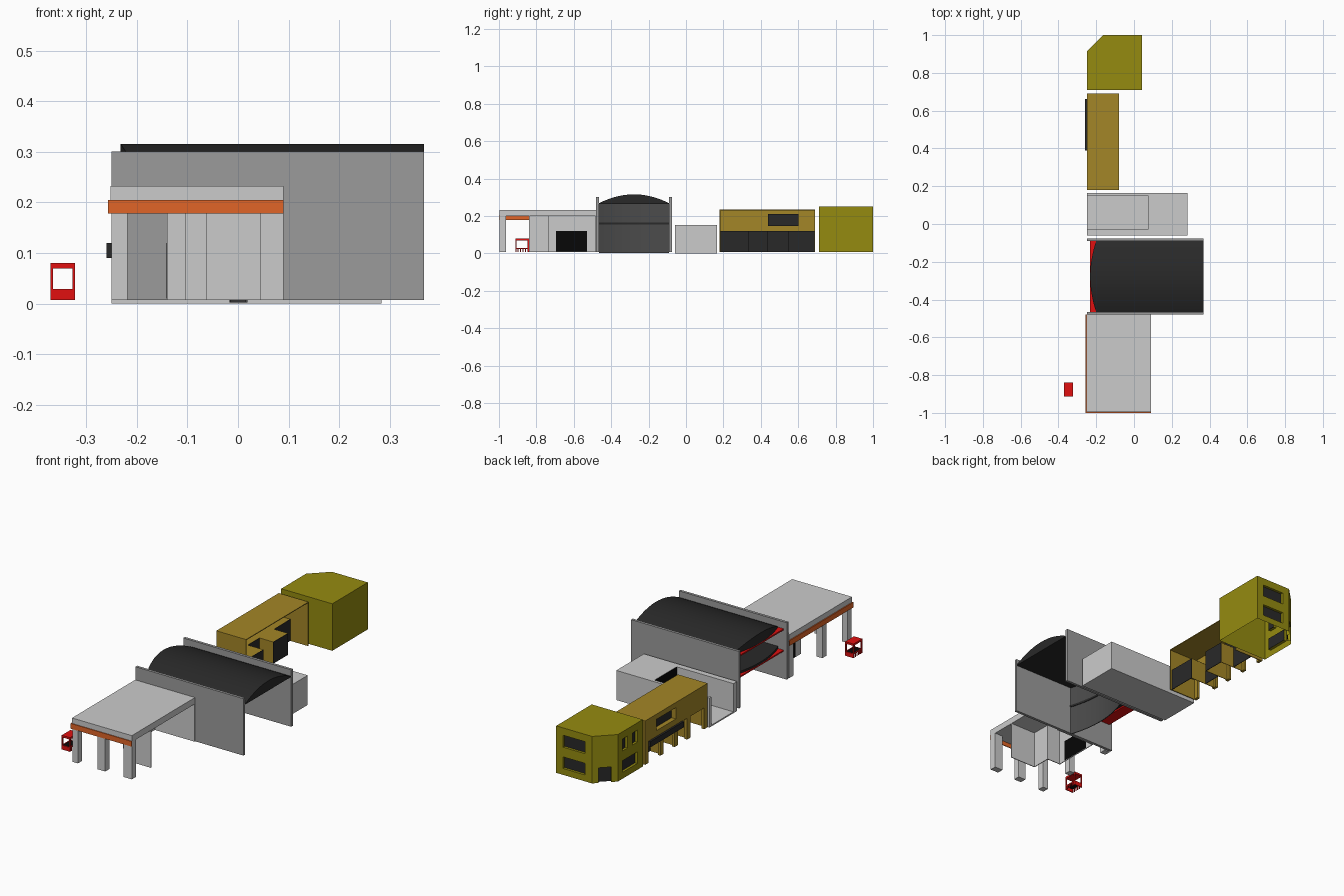
import bpy, bmesh, math
from mathutils import Matrix

if "Cube" in bpy.data.objects:
    bpy.data.objects.remove(bpy.data.objects["Cube"])


def mat(name, r, g, b):
    m = bpy.data.materials.new(name)
    m.diffuse_color = (r, g, b, 1)
    m.use_nodes = True
    m.node_tree.nodes["Principled BSDF"].inputs["Base Color"].default_value = m.diffuse_color
    return m


DARK = mat("dark", 0.022, 0.022, 0.022)
BLACK = mat("black", 0.002, 0.002, 0.002)
GLASS = mat("smoked_glass", 0.07, 0.07, 0.07)
WALL = mat("mid_grey", 0.33, 0.33, 0.33)
RED = mat("red", 0.75, 0.005, 0.005)
ORANGE = mat("orange", 0.75, 0.13, 0.02)
BROWN = mat("brown", 0.37, 0.24, 0.02)
OLIVE = mat("olive", 0.3, 0.26, 0.005)


def finish(name, bm, m=None):
    bmesh.ops.recalc_face_normals(bm, faces=bm.faces)
    me = bpy.data.meshes.new(name)
    bm.to_mesh(me)
    bm.free()
    ob = bpy.data.objects.new(name, me)
    bpy.context.collection.objects.link(ob)
    if m:
        me.materials.append(m)
    return ob


def boxes(name, m, *specs):
    """One object from boxes given as (x0, x1, y0, y1, z0, z1)."""
    bm = bmesh.new()
    for x0, x1, y0, y1, z0, z1 in specs:
        mx = Matrix.Translation(((x0 + x1) / 2, (y0 + y1) / 2, (z0 + z1) / 2))
        mx = mx @ Matrix.Diagonal((x1 - x0, y1 - y0, z1 - z0, 1))
        bmesh.ops.create_cube(bm, size=1, matrix=mx)
    return finish(name, bm, m)


def prism(name, pts, z0, z1, m=None):
    bm = bmesh.new()
    f = bm.faces.new([bm.verts.new((x, y, z0)) for x, y in pts])
    r = bmesh.ops.extrude_face_region(bm, geom=[f])
    bmesh.ops.translate(bm, vec=(0, 0, z1 - z0),
                        verts=[v for v in r["geom"] if isinstance(v, bmesh.types.BMVert)])
    return finish(name, bm, m)


def bowed_slab(name, x_front, x_back, bow_back, z0, z1, rise, m, n=18):
    """Slab between the hall walls with a bowed front edge and an arched top."""
    bm = bmesh.new()
    rings = []
    for i in range(n + 1):
        t = 2 * i / n - 1
        y, bow, zt = -0.278 + 0.188 * t, 0.032 * t * t, z1 + rise * (1 - t * t)
        xf, xb = x_front + bow, x_back + bow * bow_back
        rings.append([bm.verts.new(p) for p in
                      ((xf, y, z0), (xb, y, z0), (xb, y, zt), (xf, y, zt))])
    for a, b in zip(rings, rings[1:]):
        for k in range(4):
            bm.faces.new((a[k], a[(k + 1) % 4], b[(k + 1) % 4], b[k]))
    bm.faces.new(rings[0])
    bm.faces.new(rings[-1])
    ob = finish(name, bm, m)
    bpy.context.view_layer.objects.active = ob
    ob.select_set(True)
    bpy.ops.object.shade_smooth_by_angle(angle=math.radians(30))
    ob.select_set(False)


# Corner shop: canopy roof, orange band, columns, stepped wall open at the back
boxes("shop_roof", None, (-0.252, 0.09, -0.996, -0.48, 0.2, 0.233))
boxes("shop_orange_band", ORANGE,
      (-0.257, -0.252, -1, -0.48, 0.178, 0.205),
      (-0.257, 0.09, -1, -0.996, 0.178, 0.205))
cols = [(-0.25, -0.218, -0.996), (-0.105, -0.062, -0.996), (0.043, 0.09, -0.996),
        (-0.25, -0.218, -0.79), (-0.25, -0.218, -0.52)]
boxes("shop_columns", None, *[(a, b, y, y + 0.034, 0.007, 0.202) for a, b, y in cols])
wall_line = [(0.09, -0.84), (-0.062, -0.84), (-0.062, -0.738), (-0.14, -0.738), (-0.14, -0.481),
             (0.09, -0.481), (0.09, -0.485), (-0.136, -0.485), (-0.136, -0.734),
             (-0.058, -0.734), (-0.058, -0.836), (0.09, -0.836)]
prism("shop_wall", wall_line, 0.007, 0.202)
boxes("shop_window", BLACK, (-0.141, -0.135, -0.695, -0.53, 0.01, 0.12))

# Small red street stand
posts = [(x, x + 0.005, y, y + 0.007, 0.007, 0.072)
         for x in (-0.37, -0.327) for y in (-0.912, -0.847)]
ends = [(-0.37, -0.322, y, y + 0.004, 0.007, 0.029) for y in (-0.912, -0.844)]
slats = [(x, x + 0.004, -0.9 + 0.013 * i, -0.895 + 0.013 * i, 0.007, 0.027)
         for x in (-0.37, -0.326) for i in range(5)]
rails = [(x, x + 0.004, -0.912, -0.84, 0.025, 0.03) for x in (-0.37, -0.326)]
boxes("stand_frame", RED, (-0.37, -0.322, -0.912, -0.84, 0.07, 0.08),
      *posts, *ends, *slats, *rails)
boxes("stand_shelf", BLACK, (-0.366, -0.326, -0.908, -0.844, 0.024, 0.029))

# Arched hall: side walls, roof, middle floor, glazing set far back, red trims
boxes("hall_side_walls", WALL,
      (-0.25, 0.367, -0.48, -0.466, 0.007, 0.301), (-0.25, 0.367, -0.09, -0.076, 0.007, 0.301))
bowed_slab("hall_arched_roof", -0.232, 0.367, 0, 0.265, 0.268, 0.048, DARK)
bowed_slab("hall_middle_floor", -0.232, -0.01, 1, 0.155, 0.166, 0, DARK)
bowed_slab("hall_glazing", -0.017, -0.013, 1, 0.002, 0.265, 0, GLASS)
boxes("hall_red_trims", RED,
      *[(-0.232, -0.17, -0.466, -0.09, z - 0.007, z) for z in (0.265, 0.155)])

# Low grey building with a forecourt open to the sky
boxes("low_building_floor", None, (-0.25, 0.283, -0.06, 0.165, 0, 0.007))
boxes("low_building_walls", None, (0.075, 0.283, -0.06, 0.165, 0.007, 0.153),
      (-0.25, 0.075, -0.06, -0.03, 0.007, 0.153), (-0.25, 0.075, 0.15, 0.165, 0.007, 0.153))
boxes("low_building_dark_front", BLACK, (0.0735, 0.075, -0.03, 0.15, 0.007, 0.152))

# Brown shop row: thin shell, open at the back
boxes("brown_shell", BROWN,
      (-0.25, -0.08, 0.18, 0.69, 0.231, 0.235),
      (-0.25, -0.08, 0.18, 0.184, 0.008, 0.232), (-0.25, -0.08, 0.686, 0.69, 0.008, 0.232),
      (-0.25, -0.246, 0.18, 0.44, 0.118, 0.232), (-0.25, -0.246, 0.60, 0.69, 0.118, 0.232),
      (-0.25, -0.246, 0.44, 0.60, 0.118, 0.15), (-0.25, -0.246, 0.44, 0.60, 0.208, 0.232))
boxes("brown_window_reveal", BROWN,
      (-0.25, -0.223, 0.438, 0.602, 0.148, 0.15), (-0.25, -0.223, 0.438, 0.602, 0.208, 0.21),
      (-0.25, -0.223, 0.438, 0.44, 0.148, 0.21), (-0.25, -0.223, 0.6, 0.602, 0.148, 0.21))
boxes("brown_upper_window", DARK, (-0.226, -0.222, 0.438, 0.602, 0.148, 0.21))
bays = [(0.184, 0.337, -0.09), (0.335, 0.435, -0.18), (0.433, 0.552, -0.1), (0.55, 0.686, -0.18)]
boxes("brown_bay_glass", DARK, *[(x - 0.003, x, a, b, 0.009, 0.12) for a, b, x in bays])
boxes("brown_bay_ceilings", BROWN, *[(-0.25, x - 0.001, a, b, 0.118, 0.12) for a, b, x in bays])
boxes("brown_bay_partitions", BROWN,
      *[(-0.25, x - 0.001, y - 0.0015, y + 0.0015, 0.008, 0.12)
        for y, x in ((0.335, -0.09), (0.435, -0.1), (0.55, -0.1))])
boxes("brown_front_piers", BROWN,
      *[(-0.25, -0.235, y, y + 0.026, 0.008, 0.12) for y in (0.182, 0.322, 0.424, 0.54, 0.662)])
boxes("brown_awning", DARK, (-0.26, -0.248, 0.388, 0.662, 0.09, 0.12))

# Olive corner house with recessed windows and a door, open underneath
house = prism("olive_house",
              [(-0.25, 0.71), (0.042, 0.71), (0.042, 1), (-0.163, 1), (-0.25, 0.913)],
              0.007, 0.25, OLIVE)
# opening: face point, outward angle in degrees, width, bottom, top
openings = [(-0.06, 1, 90, 0.125, 0.15, 0.212), (-0.06, 1, 90, 0.125, 0.04, 0.1),
            (-0.207, 0.957, 135, 0.06, 0, 0.085),
            (-0.25, 0.775, 180, 0.04, 0.15, 0.212), (-0.25, 0.855, 180, 0.04, 0.15, 0.212),
            (-0.25, 0.815, 180, 0.12, 0.04, 0.1)]


def opening_boxes(name, depth_centre, depth, m=None):
    bm = bmesh.new()
    for x, y, ang, w, z0, z1 in openings:
        mx = (Matrix.Translation((x, y, (z0 + z1) / 2)) @ Matrix.Rotation(math.radians(ang), 4, "Z")
              @ Matrix.Translation((depth_centre, 0, 0)) @ Matrix.Diagonal((depth, w, z1 - z0, 1)))
        bmesh.ops.create_cube(bm, size=1, matrix=mx)
    return finish(name, bm, m)


cutter = opening_boxes("olive_cutter", 0, 0.03)
cutter.hide_render = True
mod = house.modifiers.new("openings", "BOOLEAN")
mod.object = cutter
mod.operation = "DIFFERENCE"
mod.solver = "EXACT"
bpy.context.view_layer.objects.active = house
bpy.ops.object.modifier_apply(modifier=mod.name)
bpy.data.objects.remove(cutter)
bm = bmesh.new()
bm.from_mesh(house.data)
floor = [f for f in bm.faces if f.normal.z < -0.9 and f.calc_center_median().z < 0.01]
bmesh.ops.delete(bm, geom=floor, context="FACES")
bm.to_mesh(house.data)
bm.free()
panes = opening_boxes("olive_window_panes", -0.0145, 0.003, DARK)
for v in panes.data.vertices:
    v.co.z = max(v.co.z, 0.007)
